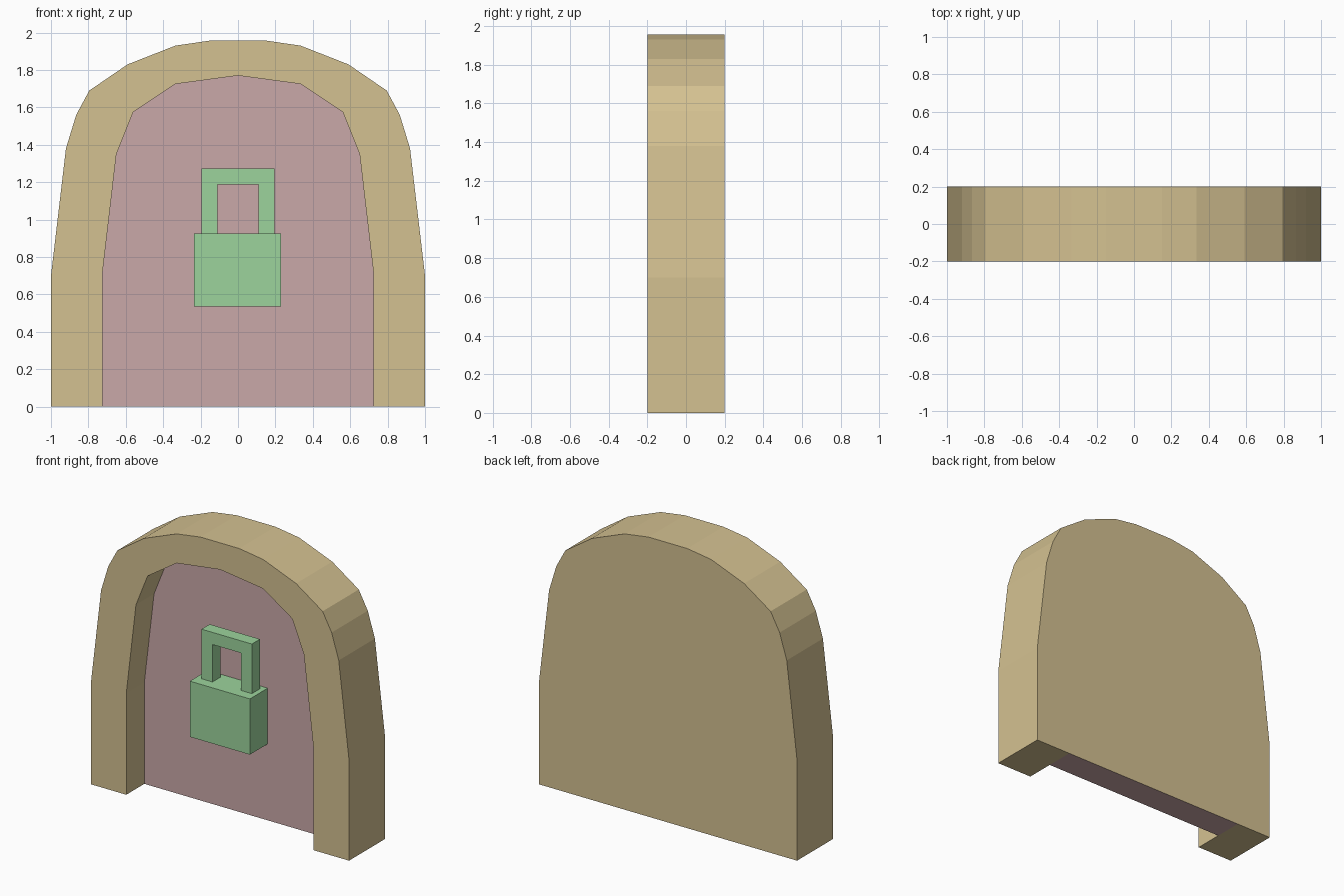
import bpy, bmesh

if "Cube" in bpy.data.objects:
    bpy.data.objects.remove(bpy.data.objects["Cube"])


def material(name, rgb):
    # 8-bit sRGB -> linear
    lin = [(c / 255 / 12.92) if c < 10 else ((c / 255 + 0.055) / 1.055) ** 2.4 for c in rgb]
    m = bpy.data.materials.new(name)
    m.diffuse_color = (*lin, 1)
    m.use_nodes = True
    m.node_tree.nodes["Principled BSDF"].inputs["Base Color"].default_value = m.diffuse_color
    return m


stone = material("sandy_stone", (212, 193, 145))
panel = material("dusty_pink", (202, 168, 168))
metal = material("lock_green", (156, 212, 156))


def finish(name, bm, mat, fix_normals=True):
    bmesh.ops.remove_doubles(bm, verts=bm.verts, dist=1e-5)
    if fix_normals:
        bmesh.ops.recalc_face_normals(bm, faces=bm.faces)
    me = bpy.data.meshes.new(name)
    bm.to_mesh(me)
    bm.free()
    me.materials.append(mat)
    ob = bpy.data.objects.new(name, me)
    bpy.context.collection.objects.link(ob)
    return ob


def face(bm, pts):
    return bm.faces.new([bm.verts.new(p) for p in pts])


def walls(bm, path, y0, y1):
    """Quads along an open path; the outside lies left of the (x, z) path seen from the front."""
    for a, b in zip(path, path[1:]):
        face(bm, [(a[0], y0, a[1]), (a[0], y1, a[1]), (b[0], y1, b[1]), (b[0], y0, b[1])])


def prism(name, outline, y0, y1, mat):
    """Closed outline (x, z) extruded in y."""
    bm = bmesh.new()
    for y in (y0, y1):
        face(bm, [(x, y, z) for x, z in outline])
    walls(bm, outline + outline[:1], y0, y1)
    return finish(name, bm, mat)


def mirrored(half):
    """Right half from bottom to top -> full arch, right foot to left foot."""
    return half + [(-x, z) for x, z in reversed(half) if x > 0]


outer = mirrored([(1, 0), (1, 0.7), (0.92, 1.38), (0.865, 1.56), (0.795, 1.69),
                  (0.59, 1.83), (0.335, 1.93), (0.15, 1.957)])
inner = mirrored([(0.725, 0), (0.725, 0.71), (0.65, 1.35), (0.56, 1.575),
                  (0.335, 1.725), (0, 1.77)])
FRONT, DOOR, BACK = -0.2, 0.0, 0.2

# Arch frame: horseshoe front, outer sides, recess sides, closed back, feet
bm = bmesh.new()
face(bm, [(x, FRONT, z) for x, z in outer + inner[::-1]])
face(bm, [(x, BACK, z) for x, z in reversed(outer)])
walls(bm, outer, FRONT, BACK)
walls(bm, inner[::-1], FRONT, DOOR)
for a, b in ((-1, -0.725), (0.725, 1)):
    face(bm, [(a, BACK, 0), (b, BACK, 0), (b, FRONT, 0), (a, FRONT, 0)])
bm.normal_update()
finish("arch_frame", bm, stone, False)

# Door panel set back in the recess, with its underside
bm = bmesh.new()
face(bm, [(x, DOOR, z) for x, z in inner])
face(bm, [(-0.725, BACK, 0), (0.725, BACK, 0), (0.725, DOOR, 0), (-0.725, DOOR, 0)])
bm.normal_update()
finish("door_panel", bm, panel, False)

# Padlock body and shackle
prism("padlock_body", [(-0.235, 0.535), (0.23, 0.535), (0.23, 0.925), (-0.235, 0.925)],
      -0.197, DOOR, metal)
prism("padlock_shackle", [(0.195, 0.925), (0.195, 1.272), (-0.195, 1.272), (-0.195, 0.925),
                          (-0.11, 0.925), (-0.11, 1.187), (0.11, 1.187), (0.11, 0.925)],
      -0.125, -0.035, metal)
